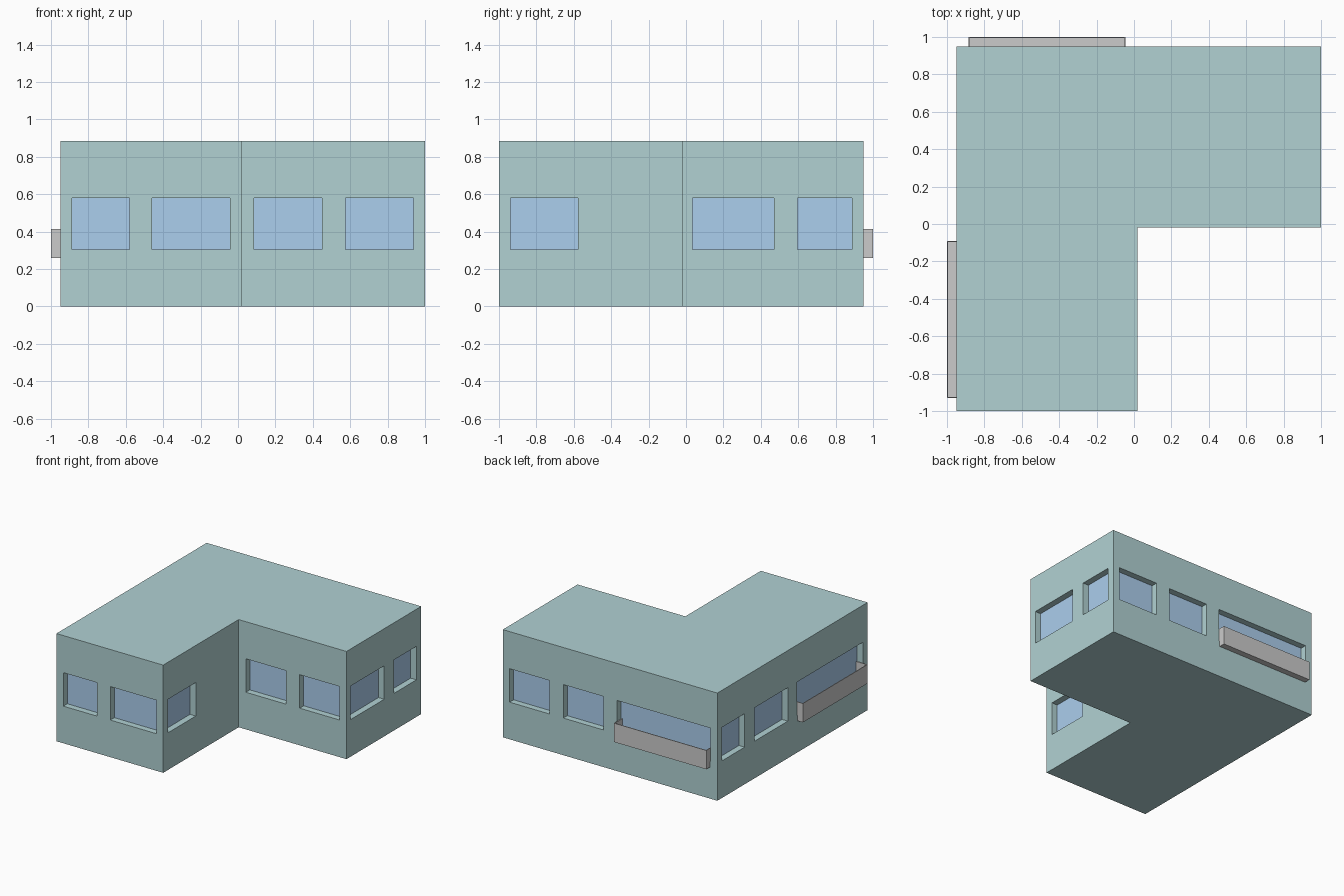
import bpy, bmesh

if "Cube" in bpy.data.objects:
    bpy.data.objects.remove(bpy.data.objects["Cube"])

HEIGHT = 0.885
SILL, HEAD = 0.305, 0.58
RECESS, GLASS, PANEL = 0.056, 0.004, 0.006


def material(name, color):
    m = bpy.data.materials.new(name)
    m.diffuse_color = (*color, 1)
    m.use_nodes = True
    m.node_tree.nodes["Principled BSDF"].inputs["Base Color"].default_value = m.diffuse_color
    return m


def add_box(bm, lo, hi):
    verts = bmesh.ops.create_cube(bm, size=1)["verts"]
    for v in verts:
        v.co = [(l + h) / 2 + c * (h - l) for l, h, c in zip(lo, hi, v.co)]


def make_object(name, bm, mat=None):
    bmesh.ops.recalc_face_normals(bm, faces=bm.faces)
    mesh = bpy.data.meshes.new(name)
    bm.to_mesh(mesh)
    bm.free()
    if mat:
        mesh.materials.append(mat)
    ob = bpy.data.objects.new(name, mesh)
    bpy.context.collection.objects.link(ob)
    return ob


def wall_box(bm, wall, a, b, z0, z1, d0, d1):
    """Box along a wall from a to b, between outward distances d0 and d1."""
    axis, pos, sign = wall
    n0, n1 = sorted((pos + sign * d0, pos + sign * d1))
    if axis == "x":
        add_box(bm, (n0, a, z0), (n1, b, z1))
    else:
        add_box(bm, (a, n0, z0), (b, n1, z1))


teal = material("wall_teal", (0.44, 0.64, 0.65))
blue = material("window_blue", (0.41, 0.62, 0.85))

# L-shaped solid body
outline = [(-0.95, -1), (0.02, -1), (0.02, -0.02), (1, -0.02), (1, 0.95), (-0.95, 0.95)]
bm = bmesh.new()
base = bm.faces.new([bm.verts.new((x, y, 0)) for x, y in outline])
top = bmesh.ops.extrude_face_region(bm, geom=[base], use_keep_orig=True)["geom"]
bmesh.ops.translate(bm, vec=(0, 0, HEIGHT),
                    verts=[g for g in top if isinstance(g, bmesh.types.BMVert)])
body = make_object("building_body", bm, teal)

# walls as (normal axis, position, outward sign), with window spans
front = ("y", -1, -1)
inner_front = ("y", -0.02, -1)
back = ("y", 0.95, 1)
left = ("x", -0.95, -1)
inner_right = ("x", 0.02, 1)
right = ("x", 1, 1)
pair_x = [(0.085, 0.45), (0.575, 0.938)]
pair_y = [(0.035, 0.47), (0.595, 0.888)]
windows = {
    front: [(-0.888, -0.58), (-0.46, -0.042)],
    inner_front: pair_x,
    back: pair_x + [(-0.89, -0.04)],
    left: pair_y + [(-0.938, -0.085)],
    inner_right: [(-0.938, -0.577)],
    right: pair_y,
}

# recesses and glass panes
cut, panes = bmesh.new(), bmesh.new()
for wall, spans in windows.items():
    for a, b in spans:
        wall_box(cut, wall, a, b, SILL, HEAD, -RECESS, 0.05)
        wall_box(panes, wall, a, b, SILL, HEAD, -RECESS, -RECESS + GLASS)
make_object("window_glass", panes, blue)
cutter = make_object("window_cutter", cut, teal)
cutter.hide_render = True
cutter.hide_viewport = False
mod = body.modifiers.new("window_recesses", "BOOLEAN")
mod.operation = "DIFFERENCE"
mod.solver = "EXACT"
mod.object = cutter
bpy.context.view_layer.objects.active = body
bpy.ops.object.modifier_apply(modifier=mod.name)
bpy.data.objects.remove(cutter)

# balconies: thin parapet, two end panels reaching the glass, and a floor
for name, wall, a, b in (("back_balcony", back, -0.885, -0.045),
                         ("left_balcony", left, -0.93, -0.09)):
    bm = bmesh.new()
    z0, z1 = 0.26, 0.415
    wall_box(bm, wall, a, b, z0, z1, 0.05 - PANEL, 0.05)
    for s in (a, b - PANEL):
        wall_box(bm, wall, s, s + PANEL, z0, z1, -RECESS + GLASS, 0.05 - PANEL)
    wall_box(bm, wall, a + PANEL, b - PANEL, z0, z0 + PANEL, 0, 0.05 - PANEL)
    make_object(name, bm)
